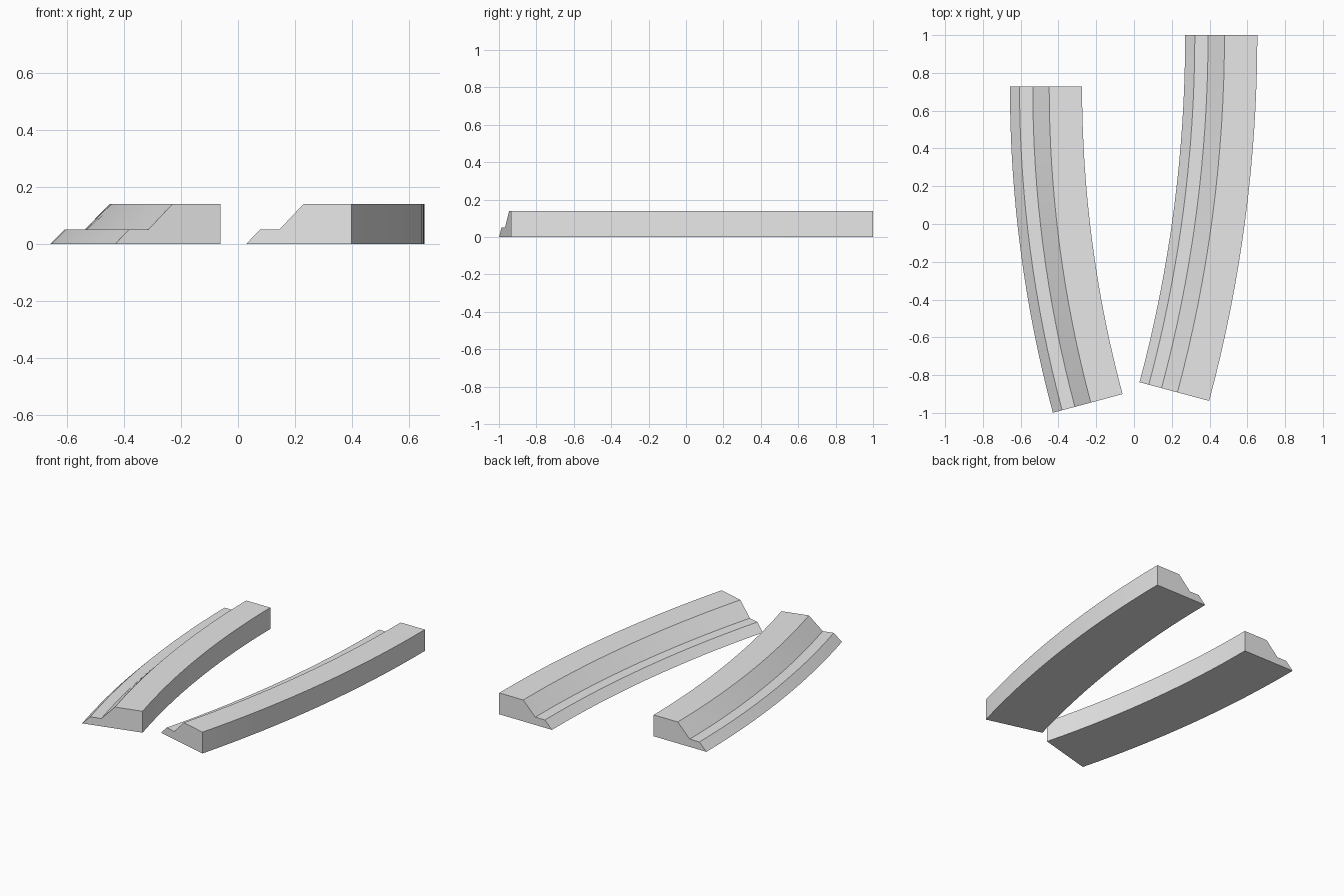
import bpy, bmesh, math

if "Cube" in bpy.data.objects:
    bpy.data.objects.remove(bpy.data.objects["Cube"])

SWEEP = math.radians(15)
SEGMENTS = 16

# Stepped cross-section: (distance from the low edge, height)
PROFILE = [(0, 0), (0.051, 0.051), (0.121, 0.051), (0.208, 0.14), (0.382, 0.14), (0.382, 0)]

grey = bpy.data.materials.new("stone grey")
grey.diffuse_color = (0.8, 0.8, 0.8, 1)
grey.use_nodes = True
grey.node_tree.nodes["Principled BSDF"].inputs["Base Color"].default_value = grey.diffuse_color


def curved_bank(name, low_x, start_y, radius, centre_side):
    """Sweep the profile along an arc; centre_side is +1 if the arc centre is to the right."""
    centre_x = low_x + centre_side * radius
    bm = bmesh.new()
    rings = []
    for i in range(SEGMENTS + 1):
        t = SWEEP * i / SEGMENTS
        ring = []
        for offset, z in PROFILE:
            r = radius - centre_side * offset
            ring.append(bm.verts.new((centre_x - centre_side * r * math.cos(t),
                                      start_y - r * math.sin(t), z)))
        rings.append(ring)
    n = len(PROFILE)
    for a, b in zip(rings, rings[1:]):
        for j in range(n):
            k = (j + 1) % n
            bm.faces.new((a[j], a[k], b[k], b[j]))
    # End caps
    bm.faces.new(rings[0])
    bm.faces.new(rings[-1][::-1])
    bmesh.ops.recalc_face_normals(bm, faces=bm.faces)
    mesh = bpy.data.meshes.new(name)
    bm.to_mesh(mesh)
    bm.free()
    mesh.materials.append(grey)
    obj = bpy.data.objects.new(name, mesh)
    bpy.context.collection.objects.link(obj)
    # Smooth along the arc, sharp at the steps
    bpy.ops.object.select_all(action='DESELECT')
    obj.select_set(True)
    bpy.context.view_layer.objects.active = obj
    bpy.ops.object.shade_smooth_by_angle(angle=math.radians(30))


# Left piece has the step on the outside of its bend, right piece on the inside
curved_bank("outer_step_bank", -0.657, 0.727, 6.67, 1)
curved_bank("inner_step_bank", 0.271, 1.0, 7.1, -1)
